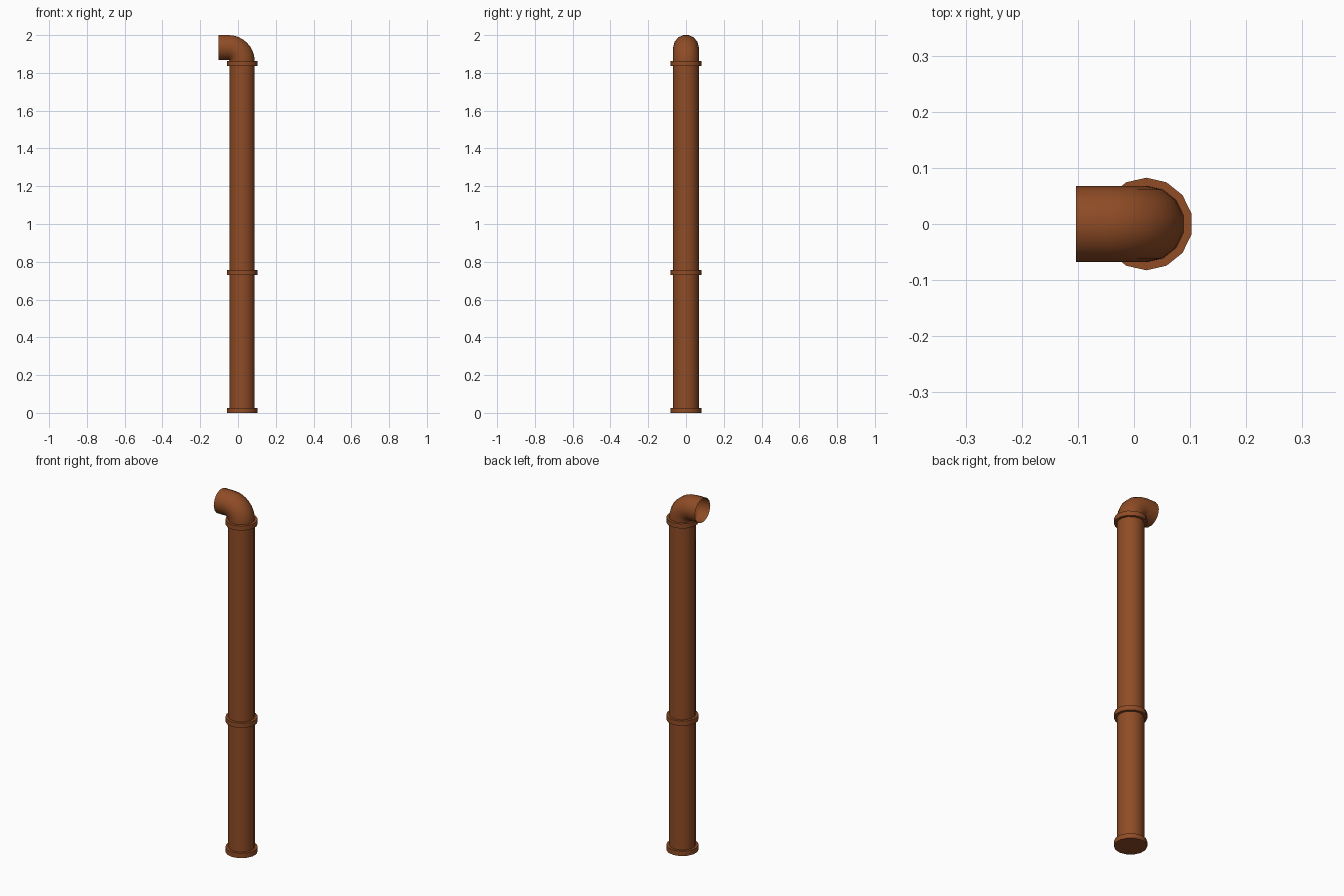
import bpy, bmesh, math

if "Cube" in bpy.data.objects:
    bpy.data.objects.remove(bpy.data.objects["Cube"])

SIDES = 14
AXIS_X = 0.022          # vertical pipe axis
PIPE_R, COLLAR_R = 0.068, 0.0825

rust = bpy.data.materials.new("rust_brown")
rust.diffuse_color = (0.275, 0.072, 0.019, 1)
rust.use_nodes = True
rust.node_tree.nodes["Principled BSDF"].inputs["Base Color"].default_value = rust.diffuse_color


def sweep(name, stations, cap_start=False, cap_end=False):
    """Skin 14-sided rings; each station is (x, z, tilt, radius), tilt 0 = pointing up, 90 deg = pointing -x."""
    bm = bmesh.new()
    rings = []
    for x, z, tilt, r in stations:
        ring = []
        for i in range(SIDES):
            a = math.pi / 2 + 2 * math.pi * i / SIDES
            u = r * math.cos(a)
            ring.append(bm.verts.new((x + u * math.cos(tilt), r * math.sin(a), z + u * math.sin(tilt))))
        rings.append(ring)
    for lo, hi in zip(rings, rings[1:]):
        for i in range(SIDES):
            j = (i + 1) % SIDES
            bm.faces.new((lo[i], lo[j], hi[j], hi[i]))
    if cap_start:
        bm.faces.new(rings[0][::-1])
    if cap_end:
        bm.faces.new(rings[-1])
    me = bpy.data.meshes.new(name)
    bm.to_mesh(me)
    bm.free()
    me.materials.append(rust)
    ob = bpy.data.objects.new(name, me)
    bpy.context.collection.objects.link(ob)
    bpy.ops.object.select_all(action='DESELECT')
    ob.select_set(True)
    bpy.context.view_layer.objects.active = ob
    bpy.ops.object.shade_smooth_by_angle(angle=math.radians(40))
    return ob


# Straight upright pipe
sweep("upright_pipe", [(AXIS_X, 0.01, 0, PIPE_R), (AXIS_X, 1.85, 0, PIPE_R)])

# Joint collars at the foot, middle and top
for name, z0, z1 in (("foot_collar", 0, 0.027), ("middle_collar", 0.730, 0.757), ("top_collar", 1.837, 1.863)):
    if name == "foot_collar":
        st = [(AXIS_X, z0, 0, COLLAR_R), (AXIS_X, z1, 0, COLLAR_R), (AXIS_X, z1, 0, PIPE_R)]
        sweep(name, st, cap_start=True)
    else:
        sweep(name, [(AXIS_X, z0, 0, PIPE_R), (AXIS_X, z0, 0, COLLAR_R),
                     (AXIS_X, z1, 0, COLLAR_R), (AXIS_X, z1, 0, PIPE_R)])

# Elbow with a short open outlet pointing to -x
BEND, STEPS = 0.072, 8
top_z = 2 - PIPE_R * math.cos(math.pi / SIDES)
cx, cz = AXIS_X - BEND, top_z - BEND
path = [(AXIS_X, 1.85, 0, PIPE_R)]
for k in range(STEPS + 1):
    t = math.pi / 2 * k / STEPS
    path.append((cx + BEND * math.cos(t), cz + BEND * math.sin(t), t, PIPE_R))
path.append((-0.103, top_z, math.pi / 2, PIPE_R))
sweep("elbow_outlet", path)
